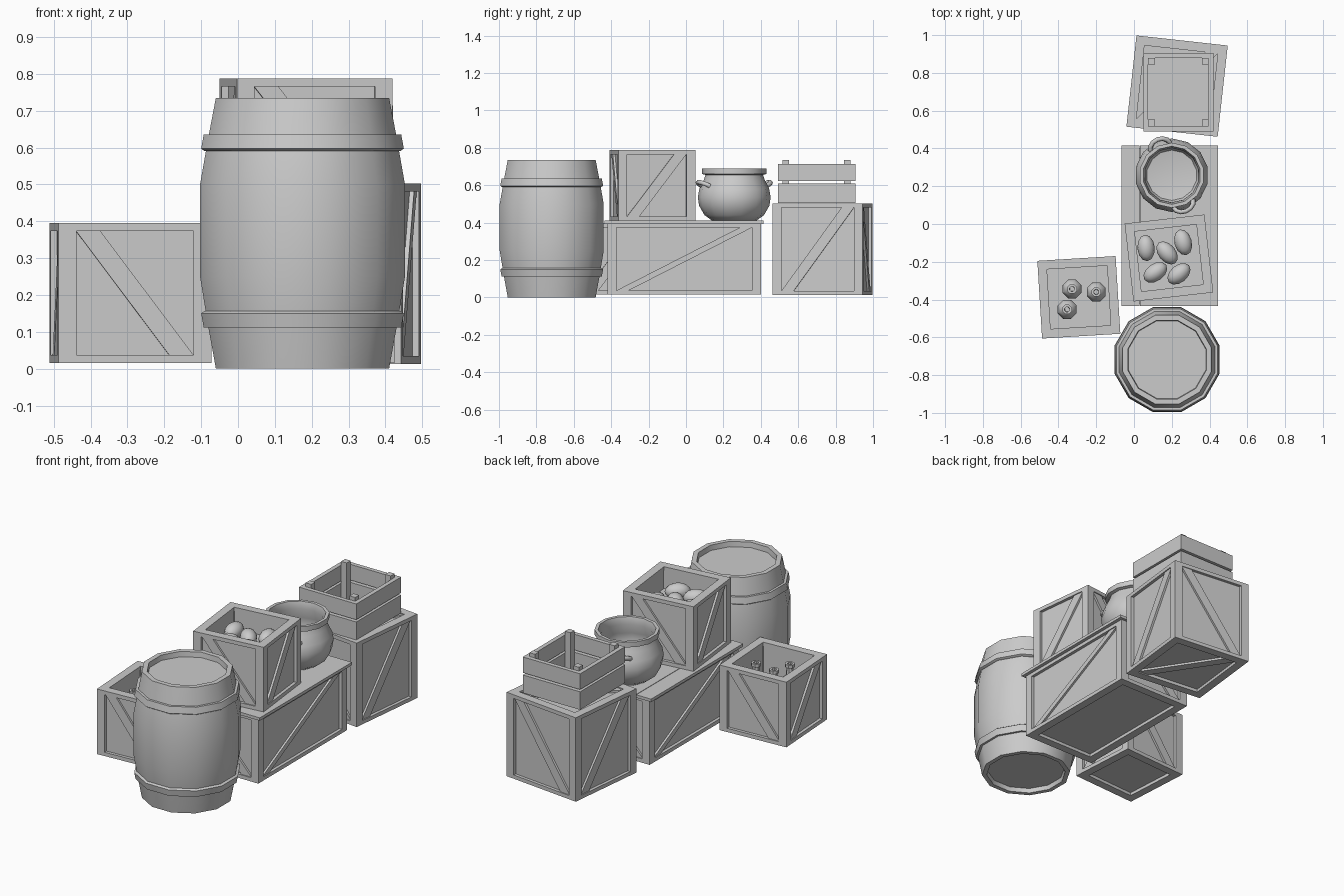
import bpy, bmesh
from math import sin, cos, pi, radians
from mathutils import Matrix, Vector

if "Cube" in bpy.data.objects:
    bpy.data.objects.remove(bpy.data.objects["Cube"], do_unlink=True)

GREY = 0.6
mat = bpy.data.materials.new("plain grey")
mat.diffuse_color = (GREY, GREY, GREY, 1)
mat.use_nodes = True
for node in mat.node_tree.nodes:
    if node.type == 'BSDF_PRINCIPLED':
        node.inputs["Base Color"].default_value = (GREY, GREY, GREY, 1)


def finish(name, bm, loc=(0, 0, 0), rot=0.0, smooth=None):
    bmesh.ops.recalc_face_normals(bm, faces=bm.faces)
    mesh = bpy.data.meshes.new(name)
    bm.to_mesh(mesh)
    bm.free()
    mesh.materials.append(mat)
    ob = bpy.data.objects.new(name, mesh)
    ob.location = loc
    ob.rotation_euler.z = radians(rot)
    bpy.context.collection.objects.link(ob)
    if smooth:
        bpy.ops.object.select_all(action='DESELECT')
        ob.select_set(True)
        bpy.context.view_layer.objects.active = ob
        bpy.ops.object.shade_smooth_by_angle(angle=radians(smooth))
    return ob


def box(bm, lo, hi):
    lo, hi = Vector(lo), Vector(hi)
    m = Matrix.Translation((lo + hi) / 2) @ Matrix.Diagonal((*(hi - lo), 1))
    bmesh.ops.create_cube(bm, size=1, matrix=m)


def lathe(name, profile, loc, sides, closed=False, smooth=40):
    """Spin (radius across flats, height) points around z."""
    bm = bmesh.new()
    rings = []
    for r, z in profile:
        if r == 0:
            rings.append([bm.verts.new((0, 0, z))] * sides)
            continue
        r /= cos(pi / sides)
        angles = [2 * pi * (i + 0.5) / sides for i in range(sides)]
        rings.append([bm.verts.new((r * cos(a), r * sin(a), z)) for a in angles])
    pairs = list(zip(rings, rings[1:]))
    if closed:
        pairs.append((rings[-1], rings[0]))
    for a, b in pairs:
        for i in range(sides):
            j = (i + 1) % sides
            quad = list(dict.fromkeys((a[i], a[j], b[j], b[i])))
            bm.faces.new(quad)
    return finish(name, bm, loc, smooth=smooth)


STILE, RAIL, INSET, WALL = 0.048, 0.022, 0.018, 0.045


def brace(bm, m, a, b, slant):
    """Diagonal board on a panel in the local xy plane, facing local +z."""
    k = 0.066
    pts = [(-a, b), (-a + k, b), (a, -b), (a - k, -b)]
    quad = [bm.verts.new(m @ Vector((slant * x, y, -INSET))) for x, y in pts]
    face = bm.faces.new(quad)
    ext = bmesh.ops.extrude_face_region(bm, geom=[face])
    vs = [v for v in ext["geom"] if isinstance(v, bmesh.types.BMVert)]
    normal = m.to_3x3() @ Vector((0, 0, 0.012))
    bmesh.ops.translate(bm, verts=vs, vec=normal)


def crate(name, loc, w, d, h, rot=0, floor=None, end_braces=False):
    """Framed crate; open with a floor height, or closed when floor is None."""
    bm = bmesh.new()
    x, y = w / 2, d / 2
    # corner stiles and rails
    for sx in (-1, 1):
        for sy in (-1, 1):
            cx, cy = sx * (x - STILE / 2), sy * (y - STILE / 2)
            s = STILE / 2
            box(bm, (cx - s, cy - s, 0), (cx + s, cy + s, h))
    for z in (0, h - RAIL):
        for s in (-1, 1):
            cx, cy = s * (x - STILE / 2), s * (y - STILE / 2)
            box(bm, (cx - STILE / 2, STILE - y, z), (cx + STILE / 2, y - STILE, z + RAIL))
            box(bm, (STILE - x, cy - STILE / 2, z), (x - STILE, cy + STILE / 2, z + RAIL))
    # inset side panels with one brace each
    t = (WALL - INSET) / 2
    for s in (-1, 1):
        cx, cy = s * (x - INSET - t), s * (y - INSET - t)
        box(bm, (cx - t, STILE - y, RAIL), (cx + t, y - STILE, h - RAIL))
        box(bm, (STILE - x, cy - t, RAIL), (x - STILE, cy + t, h - RAIL))
    tip = Matrix.Rotation(pi / 2, 4, 'X')
    for i in range(4):
        across, out = ((x, y), (y, x))[i % 2]
        m = (Matrix.Translation((0, 0, h / 2)) @ Matrix.Rotation(i * pi / 2, 4, 'Z')
             @ Matrix.Translation((0, -out, 0)) @ tip)
        brace(bm, m, across - STILE, h / 2 - RAIL, 1 if i % 2 == 0 else -1)
    # bottom, then either lid panel or raised floor
    ix, iy = x - STILE, y - STILE
    box(bm, (-ix, -iy, INSET), (ix, iy, INSET + 0.02))
    top = h - INSET if floor is None else floor
    box(bm, (-ix, -iy, top - 0.02), (ix, iy, top))
    if end_braces:
        brace(bm, Matrix.Translation((0, 0, h)), ix, iy, -1)
        brace(bm, Matrix.Rotation(pi, 4, 'X'), ix, iy, -1)
    return finish(name, bm, loc, rot)


# Barrel with recessed ends and two hoops
BARREL = (0.175, -0.718, 0)
lathe("barrel_body", [(0, 0.025), (0.205, 0.025), (0.21, 0), (0.235, 0), (0.256, 0.115),
                      (0.278, 0.25), (0.278, 0.5), (0.256, 0.625), (0.235, 0.735),
                      (0.208, 0.735), (0.205, 0.705), (0, 0.705)], BARREL, 12)
hoop = [(0.245, 0.112), (0.268, 0.112), (0.275, 0.15), (0.265, 0.157), (0.245, 0.157)]
lathe("lower_hoop", hoop, BARREL, 12, True, 35)
lathe("upper_hoop", [(r, 0.747 - z) for r, z in hoop], BARREL, 12, True, 35)

# Crates
crate("bottle_crate", (-0.292, -0.388, 0.015), 0.415, 0.412, 0.38, 3.5, floor=0.06)
crate("vegetable_crate", (0.185, -0.18, 0.41), 0.425, 0.415, 0.377, 6.5, floor=0.25)
crate("large_crate", (0.228, 0.73, 0.013), 0.486, 0.486, 0.49, -6.3, end_braces=True)
crate("long_crate", (0.19, -0.01, 0.015), 0.47, 0.82, 0.38)

# Plank lid of the long crate
bm = bmesh.new()
for x0, x1 in ((-0.065, 0.03), (0.033, 0.445)):
    box(bm, (x0, -0.435, 0.393), (x1, 0.415, 0.41))
finish("long_crate_lid", bm)

# Slatted tray on the large crate
bm = bmesh.new()
tx, ty, wall = 0.185, 0.207, 0.025
for z0, z1 in ((0, 0.105), (0.118, 0.21)):
    for s in (-1, 1):
        cx, cy = s * (tx - wall / 2), s * (ty - wall / 2)
        box(bm, (cx - wall / 2, -ty, z0), (cx + wall / 2, ty, z1))
        box(bm, (wall - tx, cy - wall / 2, z0), (tx - wall, cy + wall / 2, z1))
for sx in (-1, 1):
    for sy in (-1, 1):
        cx, cy = sx * (tx - wall - 0.018), sy * (ty - wall - 0.018)
        box(bm, (cx - 0.018, cy - 0.018, 0), (cx + 0.018, cy + 0.018, 0.232))
box(bm, (wall - tx, wall - ty, 0), (tx - wall, ty - wall, 0.012))
finish("slatted_tray", bm, (0.235, 0.698, 0.504))

# Cooking pot
POT = Vector((0.2, 0.258, 0.41))
lathe("pot", [(0, 0), (0.115, 0), (0.155, 0.03), (0.183, 0.08), (0.19, 0.125),
              (0.182, 0.17), (0.16, 0.215), (0.15, 0.245), (0.168, 0.25), (0.168, 0.28),
              (0.15, 0.28), (0.14, 0.24), (0.16, 0.18), (0.165, 0.12), (0.13, 0.05),
              (0, 0.03)], POT, 14)
for name, turn in (("back_pot_handle", 112), ("front_pot_handle", -68)):
    curve = bpy.data.curves.new(name, 'CURVE')
    curve.dimensions = '3D'
    curve.bevel_depth = 0.013
    curve.bevel_resolution = 1
    curve.use_fill_caps = True
    line = curve.splines.new('POLY')
    line.points.add(6)
    for i, p in enumerate(line.points):
        a = pi * i / 6 - pi / 2
        reach = 0.042 * cos(a)
        p.co = (0.162 + reach, 0.055 * sin(a), 0.185 + reach * 0.5, 1)
    ob = bpy.data.objects.new(name, curve)
    ob.location = POT
    ob.rotation_euler.z = radians(turn)
    curve.materials.append(mat)
    bpy.context.collection.objects.link(ob)

# Bottles
for i, (x, y) in enumerate(((-0.328, -0.344), (-0.2, -0.36), (-0.354, -0.452))):
    lathe(f"bottle_{i + 1}", [(0, 0), (0.045, 0), (0.05, 0.015), (0.05, 0.17), (0.038, 0.205),
                              (0.019, 0.225), (0.017, 0.27), (0.025, 0.272), (0.025, 0.29),
                              (0.013, 0.29), (0.012, 0.26), (0, 0.26)], (x, y, 0.075), 8)

# Root vegetables
spots = ((0.064, -0.127, 95), (0.175, -0.153, -50), (0.26, -0.097, 105),
         (0.113, -0.256, 35), (0.238, -0.264, 40))
for i, (x, y, turn) in enumerate(spots):
    bm = bmesh.new()
    shape = Matrix.Diagonal((0.07, 0.046, 0.045, 1))
    bmesh.ops.create_uvsphere(bm, u_segments=12, v_segments=8, radius=1, matrix=shape)
    finish(f"vegetable_{i + 1}", bm, (x, y, 0.7), turn, smooth=60)
